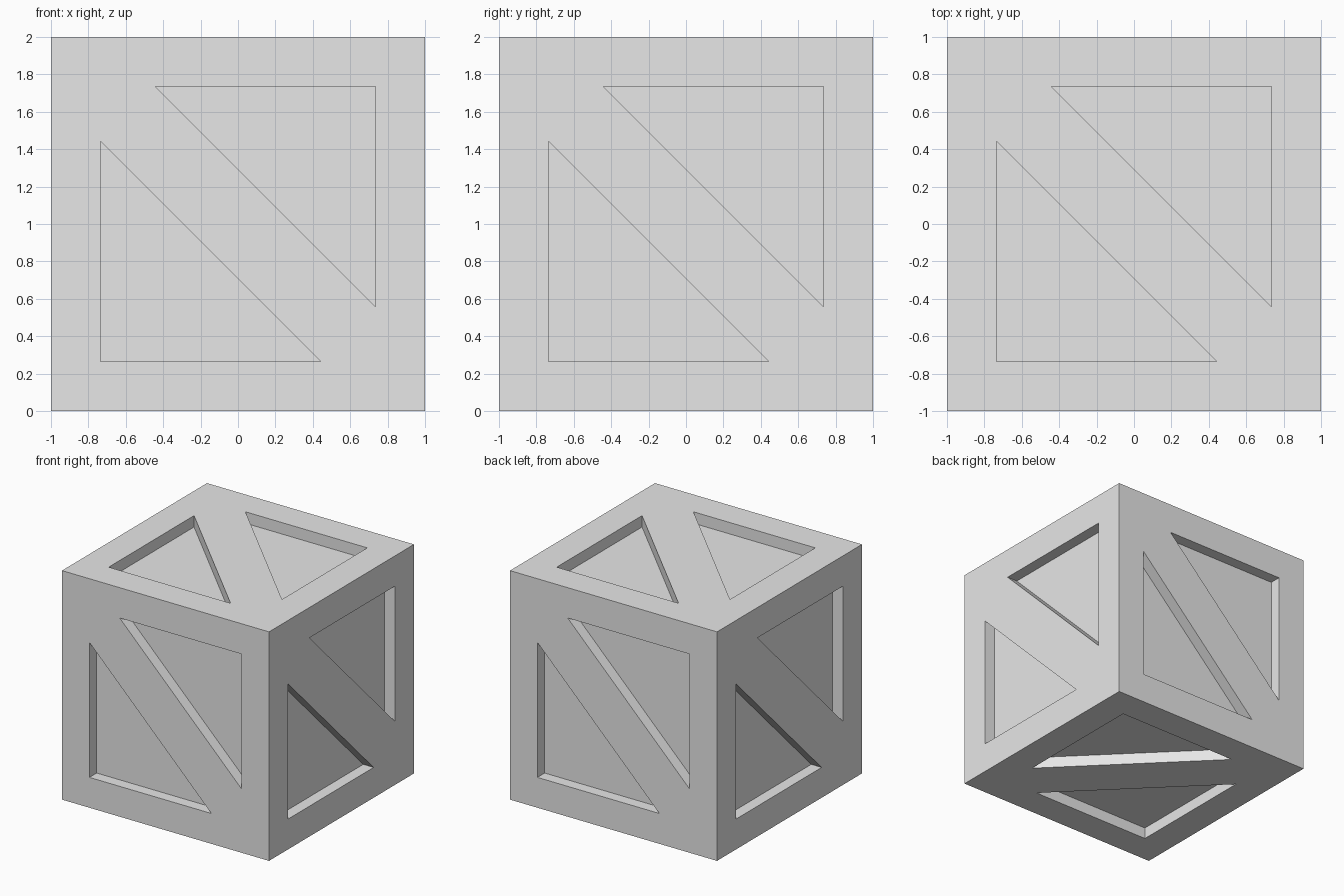
import bpy
import bmesh
from math import pi
from mathutils import Matrix, Vector

cube = bpy.data.objects.get("Cube")
if cube:
    bpy.data.objects.remove(cube, do_unlink=True)

EDGE = 0.735     # outer sides of the triangular recesses
TIP = 0.443      # pointed ends beside the diagonal brace
DEPTH = 0.1      # recess depth

grey = bpy.data.materials.new("crate_grey")
grey.use_nodes = True
grey.diffuse_color = (0.8, 0.8, 0.8, 1)
grey.node_tree.nodes["Principled BSDF"].inputs["Base Color"].default_value = (0.8, 0.8, 0.8, 1)

bm = bmesh.new()


def add_face(matrix, points, heights):
    verts = [bm.verts.new(matrix @ Vector((u, v, h)))
             for (u, v), h in zip(points, heights)]
    bm.faces.new(verts)


def add_half_panel(matrix):
    """Two border strips and one sunken triangle of a panel."""
    left, corner, right = (-1, 1), (1, 1), (1, -1)
    tri = [(-TIP, EDGE), (EDGE, EDGE), (EDGE, -TIP)]
    add_face(matrix, [left, tri[0], tri[1], corner], [1] * 4)
    add_face(matrix, [corner, tri[1], tri[2], right], [1] * 4)
    low = 1 - DEPTH
    add_face(matrix, tri, [low] * 3)
    for i in range(3):
        a, b = tri[i], tri[(i + 1) % 3]
        add_face(matrix, [a, b, b, a], [1, 1, low, low])


def add_panel(matrix):
    """A square panel with a diagonal brace between two recesses."""
    for angle in (0, pi):
        add_half_panel(matrix @ Matrix.Rotation(angle, 4, 'Z'))
    brace = [(-1, 1), (-TIP, EDGE), (EDGE, -TIP),
             (1, -1), (TIP, -EDGE), (-EDGE, TIP)]
    add_face(matrix, brace, [1] * 6)


# Top and bottom, then the four sides
lift = Matrix.Translation((0, 0, 1))
add_panel(lift)
add_panel(lift @ Matrix.Rotation(pi, 4, Vector((1, 1, 0))))
for k in range(4):
    add_panel(lift @ Matrix.Rotation(k * pi / 2, 4, 'Z') @ Matrix.Rotation(pi / 2, 4, 'X'))

# Weld the panels into one closed crate
bmesh.ops.remove_doubles(bm, verts=bm.verts[:], dist=0.0005)
bmesh.ops.recalc_face_normals(bm, faces=bm.faces[:])
mesh = bpy.data.meshes.new("crate")
bm.to_mesh(mesh)
bm.free()
mesh.materials.append(grey)
crate = bpy.data.objects.new("crate", mesh)
bpy.context.collection.objects.link(crate)
